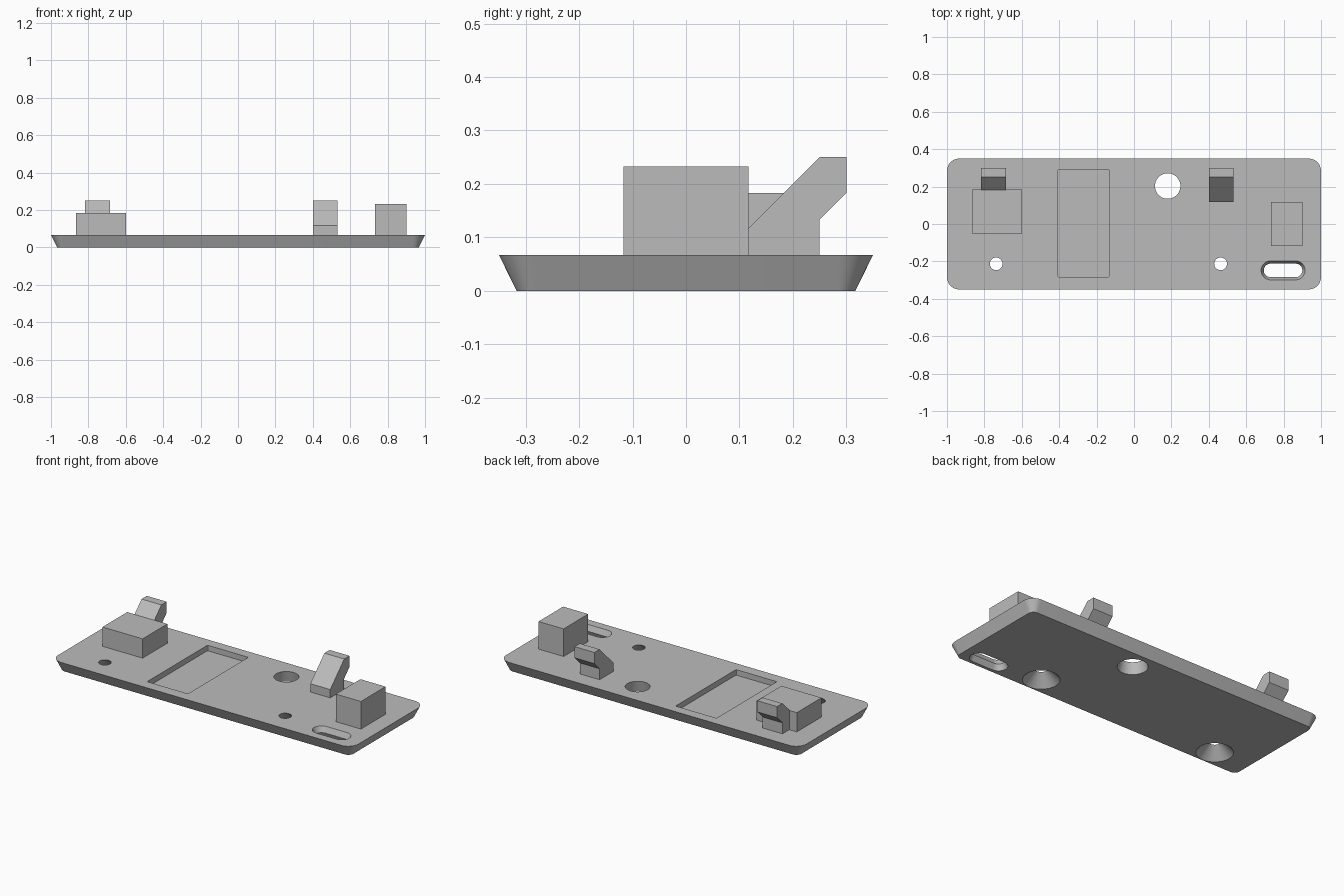
import bpy, bmesh, math

cube = bpy.data.objects.get("Cube")
if cube:
    bpy.data.objects.remove(cube, do_unlink=True)

grey = bpy.data.materials.new("plain grey")
grey.use_nodes = True
grey.diffuse_color = (0.5, 0.5, 0.5, 1)
grey.node_tree.nodes["Principled BSDF"].inputs["Base Color"].default_value = (0.5, 0.5, 0.5, 1)

T = 0.067  # plate thickness


def finish(name, bm):
    bmesh.ops.remove_doubles(bm, verts=bm.verts, dist=1e-5)
    bmesh.ops.recalc_face_normals(bm, faces=bm.faces)
    mesh = bpy.data.meshes.new(name)
    bm.to_mesh(mesh)
    bm.free()
    mesh.materials.append(grey)
    obj = bpy.data.objects.new(name, mesh)
    bpy.context.collection.objects.link(obj)
    return obj


def loft(name, x, y, levels, steps=12):
    """Stack of rounded rectangles; each level is (z, half x, half y, radius)."""
    bm = bmesh.new()
    rings = []
    for z, hx, hy, r in levels:
        ring = []
        for q, (sx, sy) in enumerate([(1, 1), (-1, 1), (-1, -1), (1, -1)]):
            for i in range(steps + 1):
                a = (q + i / steps) * math.pi / 2
                ring.append(bm.verts.new((x + sx * (hx - r) + r * math.cos(a),
                                          y + sy * (hy - r) + r * math.sin(a), z)))
        rings.append(ring)
    n = len(rings[0])
    for low, high in zip(rings, rings[1:]):
        for i in range(n):
            j = (i + 1) % n
            bm.faces.new((low[i], low[j], high[j], high[i]))
    bm.faces.new(rings[0][::-1])
    bm.faces.new(rings[-1])
    return finish(name, bm)


def prism(name, x0, x1, profile):
    """Extrude a (y, z) profile along x."""
    bm = bmesh.new()
    face = bm.faces.new([bm.verts.new((x0, y, z)) for y, z in profile])
    new = bmesh.ops.extrude_face_region(bm, geom=[face])["geom"]
    bmesh.ops.translate(bm, vec=(x1 - x0, 0, 0),
                        verts=[v for v in new if isinstance(v, bmesh.types.BMVert)])
    return finish(name, bm)


def cone_cutter(name, x, y, r_bottom, r_top):
    m = 0.01
    s = (r_top - r_bottom) / T
    rings = [(z, r_bottom + s * z) for z in (-m, T + m)]
    return loft(name, x, y, [(z, r, r, r) for z, r in rings])


# Base plate, flaring towards its top
plate = loft("base_plate", 0, 0, [(0, 0.967, 0.317, 0.034), (T, 1, 0.35, 0.067)])

# Screw holes, cable hole, waisted slot and shallow pocket
slot = [(-0.01, 0.055), (T / 2, 0.036), (T + 0.01, 0.055)]
cutters = [
    cone_cutter("left_screw_hole", 0.463, -0.213, 0.1, 0.034),
    cone_cutter("right_screw_hole", -0.737, -0.213, 0.1, 0.034),
    cone_cutter("cable_hole", 0.18, 0.203, 0.082, 0.068),
    loft("slot", 0.797, -0.248, [(z, 0.067 + r, r, r) for z, r in slot]),
    loft("pocket", -0.27, 0.003, [(z, 0.136, 0.287, 0.005) for z in (0.034, 0.1)], 3),
]
bpy.context.view_layer.objects.active = plate
for cutter in cutters:
    mod = plate.modifiers.new("cut", "BOOLEAN")
    mod.operation = "DIFFERENCE"
    mod.solver = "EXACT"
    mod.object = cutter
    bpy.ops.object.modifier_apply(modifier=mod.name)
    bpy.data.objects.remove(cutter, do_unlink=True)
plate.select_set(True)
bpy.ops.object.shade_smooth_by_angle(angle=math.radians(25))


# Blocks standing on the plate
def block(name, x0, x1, y0, y1, top):
    prism(name, x0, x1, [(y0, T), (y1, T), (y1, top), (y0, top)])


block("right_block", -0.867, -0.6, -0.05, 0.185, 0.183)
block("left_block", 0.733, 0.9, -0.117, 0.117, 0.233)

# Leaning hooks
hook = [(0.117, T), (0.25, T), (0.25, 0.133), (0.3, 0.183),
        (0.3, 0.25), (0.25, 0.25), (0.117, 0.117)]
for name, x in (("right_hook", -0.817), ("left_hook", 0.4)):
    prism(name, x, x + 0.132, hook)
